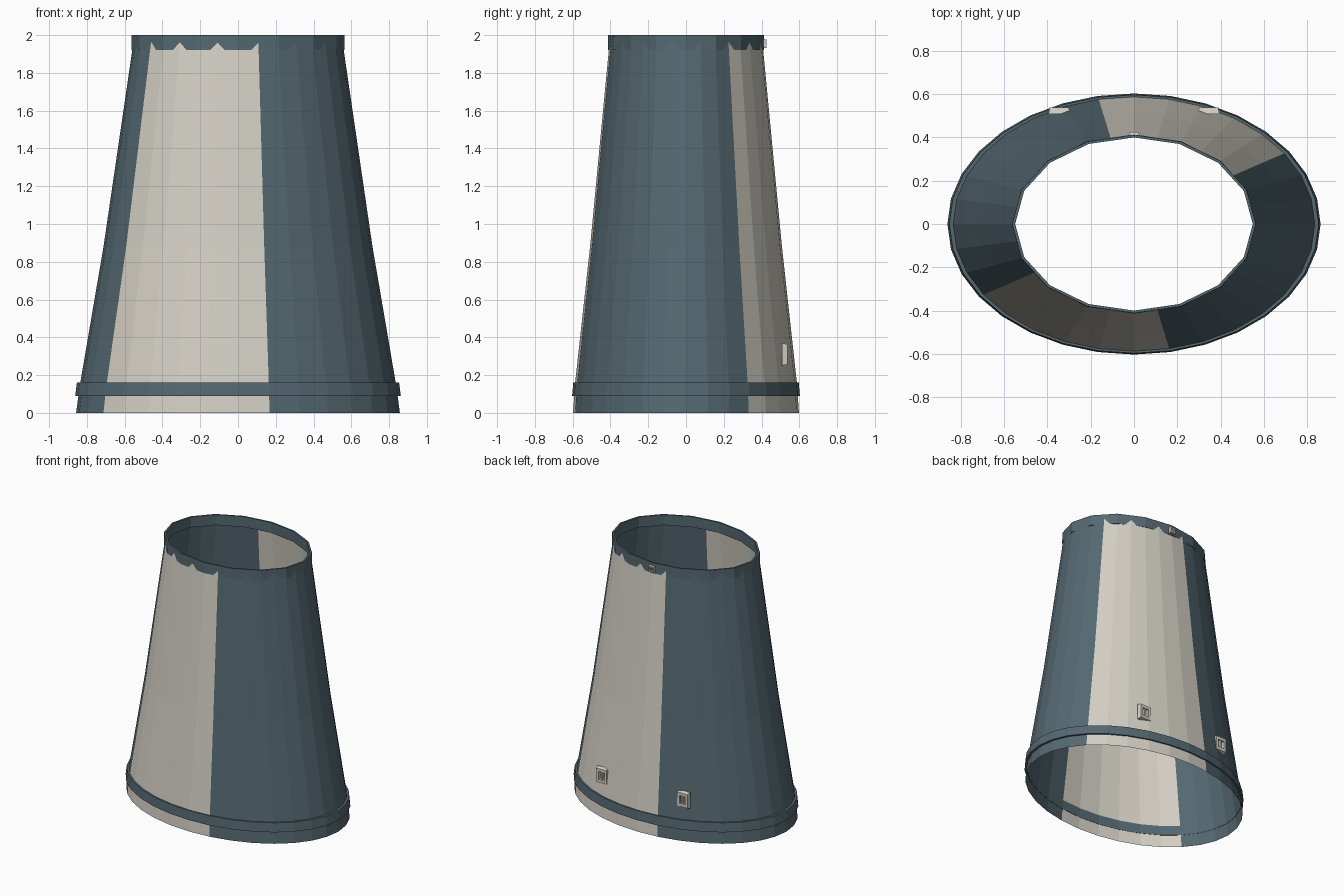
import bpy, bmesh, math

if "Cube" in bpy.data.objects:
    bpy.data.objects.remove(bpy.data.objects["Cube"])


def material(name, color):
    m = bpy.data.materials.new(name)
    m.diffuse_color = (*color, 1)
    m.use_nodes = True
    m.node_tree.nodes["Principled BSDF"].inputs["Base Color"].default_value = m.diffuse_color
    return m


TEAL = material("dark teal cloth", (0.089, 0.138, 0.165))
CREAM = material("cream cloth", (0.66, 0.63, 0.56))


def finish(bm, name, mats):
    bmesh.ops.recalc_face_normals(bm, faces=bm.faces)
    me = bpy.data.meshes.new(name)
    bm.to_mesh(me)
    bm.free()
    for m in mats:
        me.materials.append(m)
    ob = bpy.data.objects.new(name, me)
    bpy.context.collection.objects.link(ob)
    return ob


def loft(name, sides, rings, mats, closed=False, rule=None):
    """Oval rings (z, x radius, y radius) joined by quads."""
    bm = bmesh.new()
    loops = []
    for z, rx, ry in rings:
        loops.append([bm.verts.new((rx * math.cos(math.tau * i / sides),
                                    ry * math.sin(math.tau * i / sides), z))
                      for i in range(sides)])
    pairs = list(zip(loops, loops[1:]))
    if closed:
        pairs.append((loops[-1], loops[0]))
    for a, b in pairs:
        for i in range(sides):
            j = (i + 1) % sides
            f = bm.faces.new((a[i], a[j], b[j], b[i]))
            if rule:
                f.material_index = rule(i)
    return finish(bm, name, mats)


# Tapered tube: a cream panel six facets wide on the front and on the back
loft("tapered_tube", 32,
     [(0, 0.857, 0.598), (0.09, 0.845, 0.592), (0.16, 0.835, 0.587),
      (0.88, 0.712, 0.508), (1.96, 0.554, 0.405), (1.985, 0.550, 0.402)],
     [TEAL, CREAM], rule=lambda i: int(3 <= i % 16 <= 8))

# Hem band around the bottom
loft("hem_band", 32,
     [(0.09, 0.862, 0.603), (0.16, 0.853, 0.597),
      (0.16, 0.833, 0.585), (0.09, 0.843, 0.590)], [TEAL], closed=True)

# Coarser top band, whose flat sides cut the tube into a scalloped edge
loft("top_band", 16,
     [(1.92, 0.565, 0.414), (2.0, 0.563, 0.412),
      (2.0, 0.549, 0.400), (1.92, 0.549, 0.400)], [TEAL], closed=True)


def buckle(name, x, y, z, w, h, depth):
    """Open rectangular frame with an upright pin, facing the back."""
    bm = bmesh.new()
    corners = ((-1, -1), (1, -1), (1, 1), (-1, 1))
    loops = []
    for s, dy in ((1, 0), (0.88, depth), (0.5, depth), (0.5, 0)):
        loops.append([bm.verts.new((x + a * s * w / 2, y + dy, z + b * s * h / 2))
                      for a, b in corners])
    for k in range(4):
        a, b = loops[k], loops[(k + 1) % 4]
        for i in range(4):
            j = (i + 1) % 4
            bm.faces.new((a[i], a[j], b[j], b[i]))
    pin = bmesh.ops.create_cube(bm, size=1)["verts"]
    bmesh.ops.scale(bm, verts=pin, vec=(w * 0.14, depth * 0.8, h * 0.5))
    bmesh.ops.translate(bm, verts=pin, vec=(x, y + depth * 0.45, z))
    finish(bm, name, [CREAM])


# Buckles on the back
buckle("left_buckle", 0.345, 0.508, 0.31, 0.10, 0.12, 0.03)
buckle("right_buckle", -0.345, 0.508, 0.31, 0.10, 0.12, 0.03)
buckle("top_buckle", 0, 0.408, 1.955, 0.05, 0.05, 0.018)
